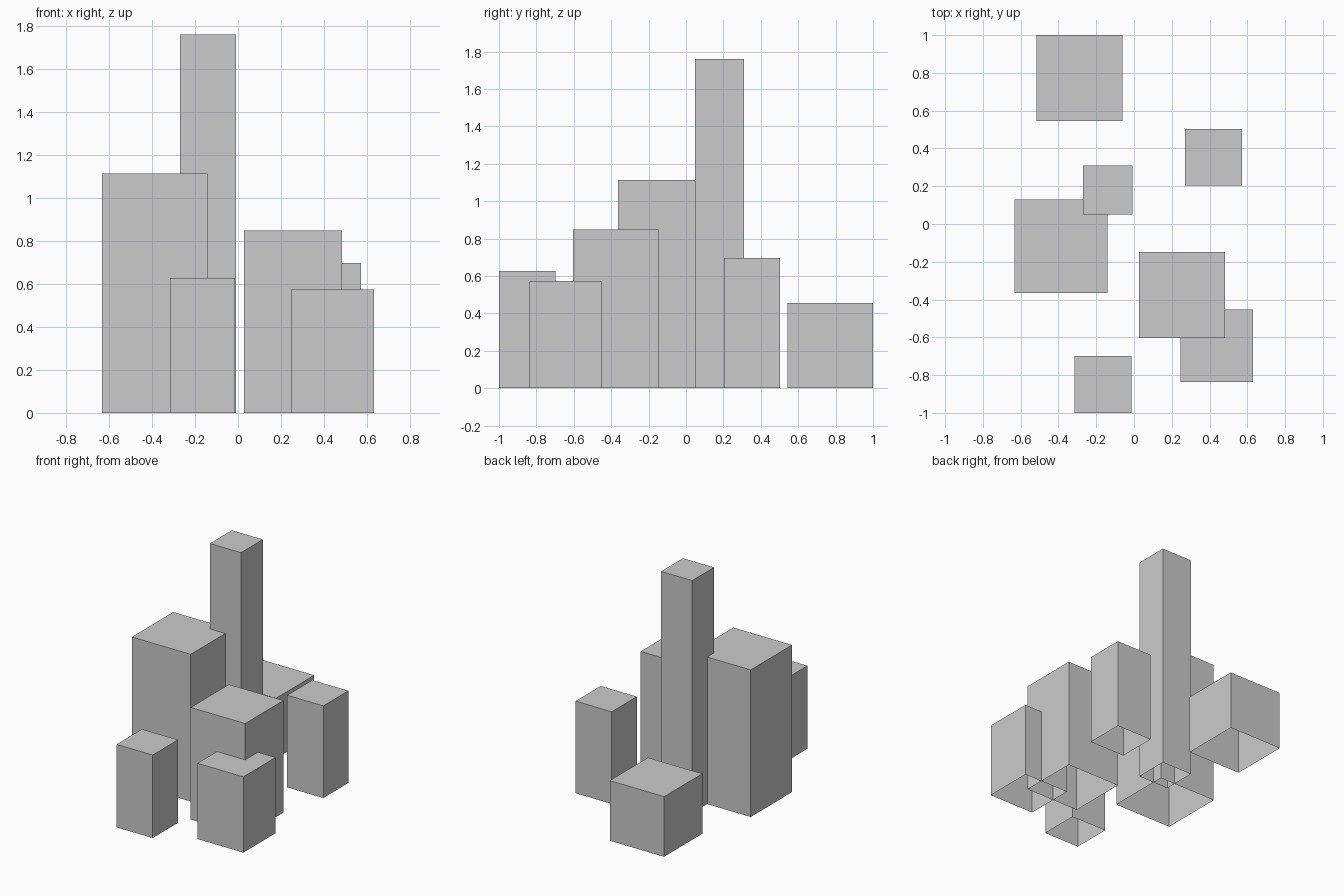
import bpy
import bmesh

if "Cube" in bpy.data.objects:
    bpy.data.objects.remove(bpy.data.objects["Cube"])


def tower(name, x0, x1, y0, y1, height):
    """Open-bottomed block standing on the ground."""
    bm = bmesh.new()
    bmesh.ops.create_cube(bm, size=1.0)
    bm.normal_update()
    floor = [f for f in bm.faces if f.normal.z < -0.5]
    bmesh.ops.delete(bm, geom=floor, context='FACES_ONLY')
    for v in bm.verts:
        v.co.x *= x1 - x0
        v.co.y *= y1 - y0
        v.co.z = (v.co.z + 0.5) * height
    mesh = bpy.data.meshes.new(name)
    bm.to_mesh(mesh)
    bm.free()
    obj = bpy.data.objects.new(name, mesh)
    obj.location = ((x0 + x1) / 2, (y0 + y1) / 2, 0)
    bpy.context.collection.objects.link(obj)


# City blocks: x range, y range, height
tower("tall_tower", -0.269, -0.009, 0.049, 0.310, 1.76)
tower("wide_tower", -0.633, -0.141, -0.364, 0.130, 1.113)
tower("middle_block", 0.027, 0.483, -0.604, -0.148, 0.848)
tower("right_block", 0.270, 0.572, 0.203, 0.503, 0.697)
tower("front_left_block", -0.316, -0.014, -1.0, -0.698, 0.628)
tower("front_right_block", 0.246, 0.631, -0.837, -0.452, 0.573)
tower("back_block", -0.517, -0.062, 0.544, 1.0, 0.455)
